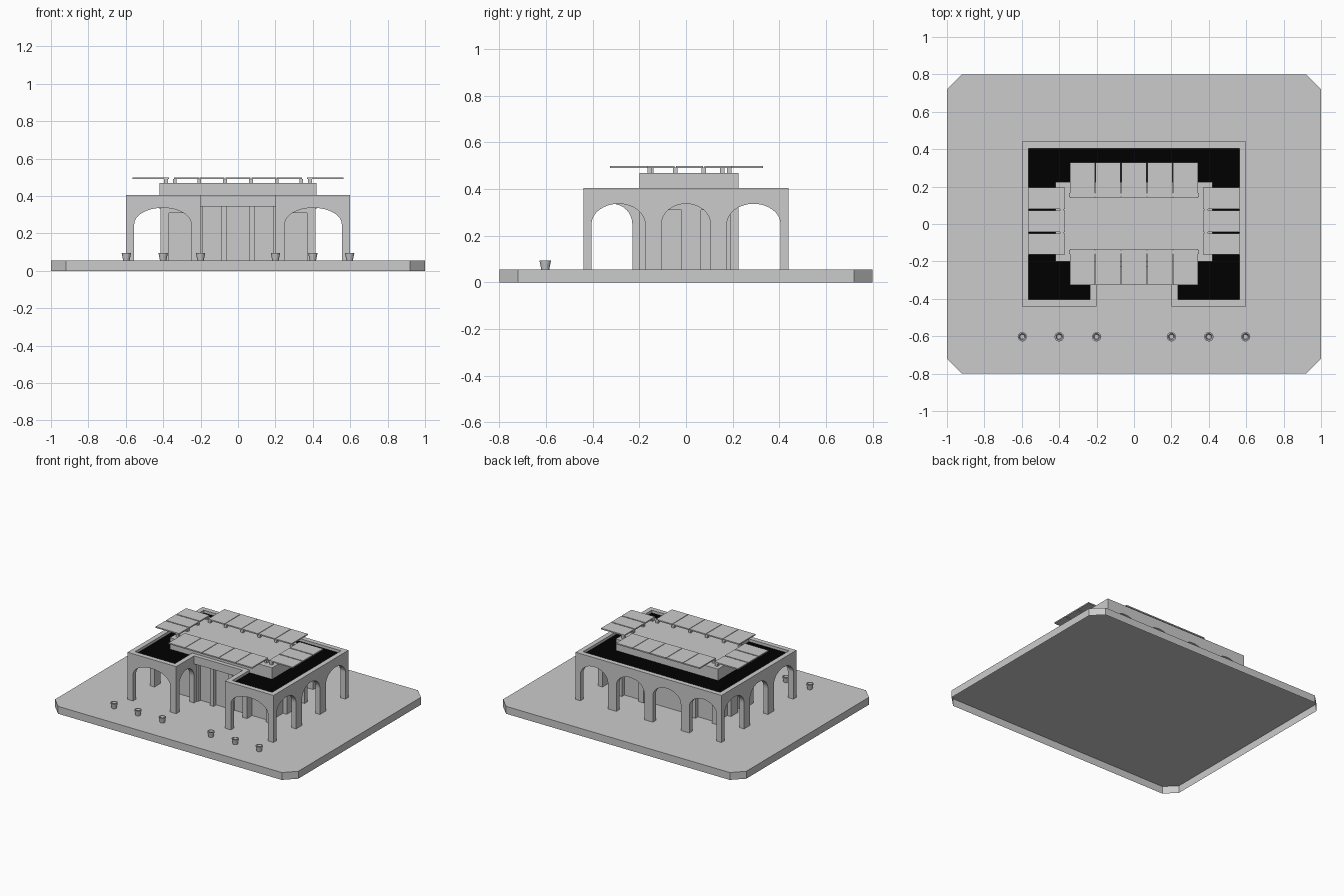
import bpy, bmesh, math
from mathutils import Matrix

if "Cube" in bpy.data.objects:
    bpy.data.objects.remove(bpy.data.objects["Cube"])

G, TOP = 0.055, 0.405      # ground-slab top, arcade top
T = 0.036                  # arcade wall thickness


def finish(bm, name, mat=None, recalc=True):
    if recalc:
        bmesh.ops.recalc_face_normals(bm, faces=bm.faces)
    me = bpy.data.meshes.new(name)
    bm.to_mesh(me)
    bm.free()
    ob = bpy.data.objects.new(name, me)
    bpy.context.collection.objects.link(ob)
    if mat:
        me.materials.append(mat)
    return ob


def prism(name, pts, vec, mat=None, open_foot=False):
    """Solid from a flat outline pushed along vec; open_foot leaves the first cap off."""
    bm = bmesh.new()
    a = [bm.verts.new(p) for p in pts]
    b = [bm.verts.new([p[i] + vec[i] for i in range(3)]) for p in pts]
    if not open_foot:
        bm.faces.new(a[::-1])
    bm.faces.new(b)
    for i in range(len(a)):
        j = (i + 1) % len(a)
        bm.faces.new((a[i], a[j], b[j], b[i]))
    return finish(bm, name, mat, not open_foot)


def boxes(name, spans, mat=None):
    bm = bmesh.new()
    for x0, x1, y0, y1, z0, z1 in spans:
        m = Matrix.Translation(((x0 + x1) / 2, (y0 + y1) / 2, (z0 + z1) / 2))
        bmesh.ops.create_cube(bm, size=1, matrix=m @ Matrix.Diagonal((x1 - x0, y1 - y0, z1 - z0, 1)))
    return finish(bm, name, mat)


def arcade(name, axis, a0, a1, d0, d1, arches, spring=0.25, crown=0.337):
    """Wall along an axis, with arched openings cut up from its foot."""
    out = [(a0, TOP), (a0, G)]
    for l, r in arches:
        out.append((l, G))
        for i in range(17):
            t = math.pi * (1 - i / 16)
            out.append(((l + r) / 2 + (r - l) / 2 * math.cos(t), spring + (crown - spring) * math.sin(t)))
        out.append((r, G))
    out += [(a1, G), (a1, TOP)]
    if axis == 'x':
        return prism(name, [(a, d0, z) for a, z in out], (0, d1 - d0, 0))
    return prism(name, [(d0, a, z) for a, z in out], (d1 - d0, 0, 0))


black = bpy.data.materials.new("dark_roof")
black.diffuse_color = (0, 0, 0, 1)
black.use_nodes = True
black.node_tree.nodes["Principled BSDF"].inputs["Base Color"].default_value = black.diffuse_color

# ground slab with clipped corners, hollow and open underneath
c = 0.08
base = [(-1 + c, -.8), (1 - c, -.8), (1, -.8 + c), (1, .8 - c), (1 - c, .8), (-1 + c, .8), (-1, .8 - c), (-1, -.8 + c)]
prism("ground_slab", [(x, y, 0) for x, y in base], (0, 0, G), open_foot=True)

# arcades: back, then mirrored sides and front wings
arcade("back_arcade", 'x', -.6, .6, .44 - T, .44, [(-.56, -.335), (-.265, -.035), (.035, .265), (.335, .56)])
for s, n in ((-1, "left"), (1, "right")):
    arcade(n + "_side_arcade", 'y', -.44, .44, s * .6, s * (.6 - T), [(-.405, -.175), (-.105, .105), (.175, .405)])
    lo, hi = sorted((s * .6, s * .2))
    al, ah = sorted((s * .555, s * .25))
    arcade(n + "_front_arch", 'x', lo, hi, -.44, -.44 + T, [(al, ah)])
    arcade(n + "_wing_inner_arch", 'y', -.44, -.2, s * .2, s * (.2 + T), [(-.405, -.23)])
boxes("entrance_lintel", [(-.2, .2, -.23, -.19, .345, TOP)])

# dark flat roof inside the parapet, notched at the entrance
R = .6 - T
roof = [(-R, -.404), (-.236, -.404), (-.236, -.19), (.236, -.19), (.236, -.404), (R, -.404), (R, .404), (-R, .404)]
prism("flat_roof", [(x, y, .345) for x, y in roof], (0, 0, .04), black)

# main hall: one outline with recessed bays between piers
D = .03
half_front = [(.06, -.2 + D), (.06, -.2), (.09, -.2), (.09, -.2 + D), (.19, -.2 + D), (.19, -.2),
              (.235, -.2), (.235, -.2 + D), (.37, -.2 + D), (.37, -.2), (.415, -.2)]
side = [(.415, -.16), (.415 - D, -.16), (.415 - D, -.02), (.415, -.02), (.415, .065), (.415 - D, .065),
        (.415 - D, .19), (.415, .19), (.415, .225)]
half_back = [(.37, .225), (.37, .225 - D), (.235, .225 - D), (.235, .225), (.19, .225), (.19, .225 - D)]
right = half_front + side + half_back
hall = right + [(-x, y) for x, y in reversed(right)]
prism("hall_walls", [(x, y, G) for x, y in hall], (0, 0, .29))
heads = [(-.4, -.2, -.2, -.165, .31, .345), (.2, .4, -.2, -.165, .31, .345), (-.4, .4, .19, .225, .31, .345)]
heads += [(-.415, -.38, -.2, .225, .31, .345), (.38, .415, -.2, .225, .31, .345)]
boxes("bay_heads", heads)
boxes("upper_storey", [(-.42, .42, -.2, .225, .345, .47)])

# roof shade panels on small stands
panels, stands = [], []
for i in range(5):
    x = -.276 + i * .138
    for y0, y1 in ((-.325, -.135), (.14, .33)):
        panels.append((x - .067, x + .067, y0, y1, .491, .5))
for x in (-.338, -.207, -.069, .069, .207, .338):
    for y in (-.15, .155):
        stands.append((x - .01, x + .01, y - .01, y + .01, .465, .492))
for s in (-1, 1):
    x0, x1 = sorted((s * .37, s * .563))
    for y in (-.107, .015, .137):
        panels.append((x0, x1, y - .057, y + .057, .491, .5))
    for y in (-.155, -.046, .076, .185):
        stands.append((s * .385 - .01, s * .385 + .01, y - .01, y + .01, .465, .492))
boxes("shade_panels", panels)
boxes("panel_stands", stands)

# tapered hollow planters along the front
prof = [(.017, G), (.025, .095), (.018, .095), (.012, .075)]
N = 16
for k, px in enumerate((-.597, -.4, -.2, .2, .4, .597)):
    bm = bmesh.new()
    rings = [[bm.verts.new((px + r * math.cos(2 * math.pi * j / N), -.603 + r * math.sin(2 * math.pi * j / N), z))
              for j in range(N)] for r, z in prof]
    for a, b in zip(rings, rings[1:]):
        for j in range(N):
            bm.faces.new((a[j], a[(j + 1) % N], b[(j + 1) % N], b[j]))
    bm.faces.new(rings[0])
    bm.faces.new(rings[-1])
    finish(bm, "planter_%d" % (k + 1))
